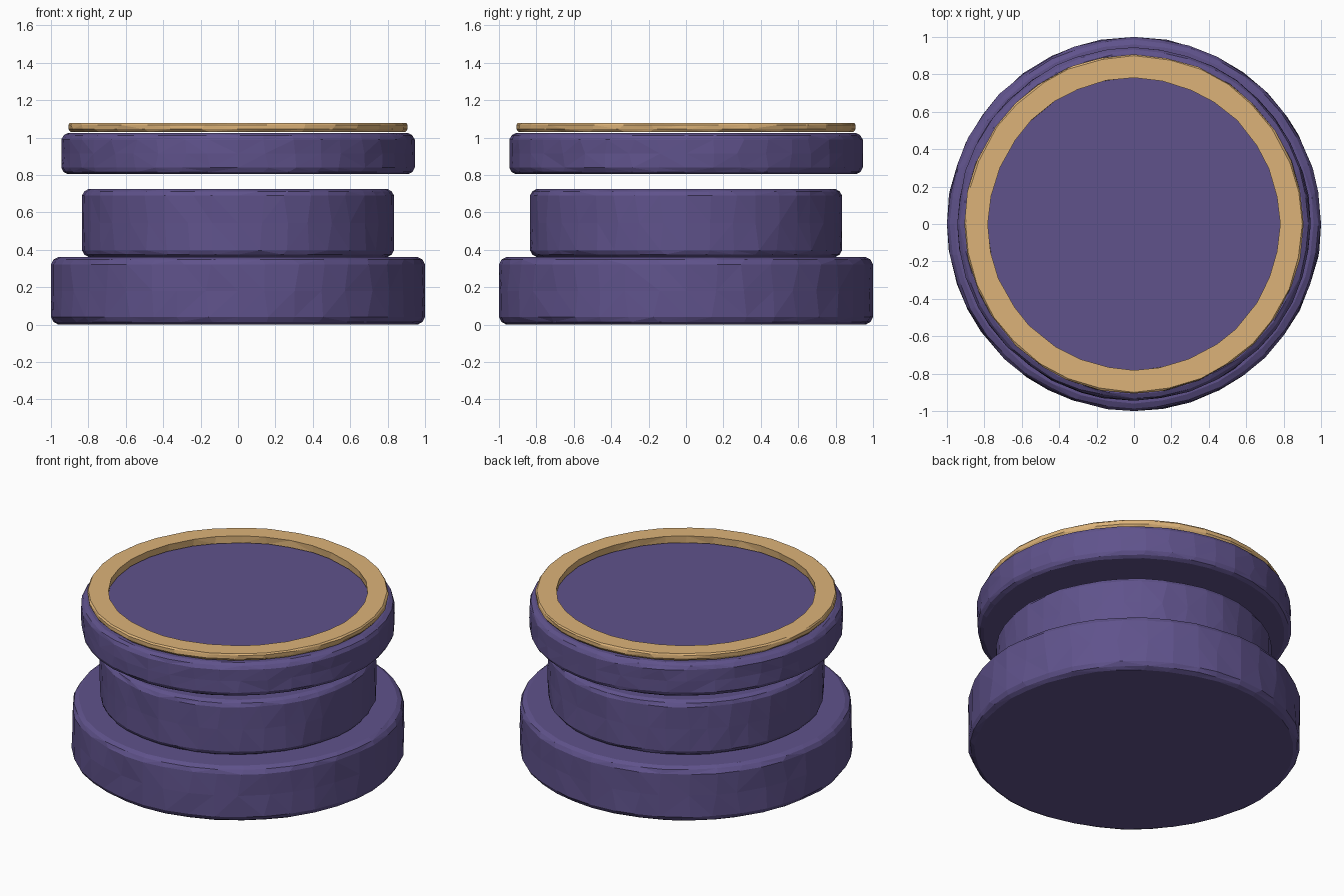
import bpy, bmesh, math, random

if "Cube" in bpy.data.objects:
    bpy.data.objects.remove(bpy.data.objects["Cube"])

random.seed(4)


def material(name, color):
    m = bpy.data.materials.new(name)
    m.diffuse_color = color
    m.use_nodes = True
    m.node_tree.nodes["Principled BSDF"].inputs["Base Color"].default_value = m.diffuse_color
    return m


purple = material("purple_stone", (0.115, 0.085, 0.26, 1))
gold = material("gold_trim", (0.72, 0.45, 0.19, 1))


def lathe(name, profile, mat, segments, chip, closed=False):
    """Spin a (radius, z) profile into a roughly chipped, flat-faced solid."""
    bm = bmesh.new()
    rows = []
    for r, z in profile:
        row = []
        for i in range(segments):
            a = 2 * math.pi * i / segments
            on_axis = i % (segments // 4) == 0
            rr = r if on_axis else r + random.uniform(-chip, chip * 0.2)
            if not on_axis:
                a += random.uniform(-0.15, 0.15) * 2 * math.pi / segments
            row.append(bm.verts.new((rr * math.cos(a), rr * math.sin(a), z)))
        rows.append(row)
    pairs = list(zip(rows, rows[1:]))
    if closed:
        pairs.append((rows[-1], rows[0]))
    for low, high in pairs:
        for i in range(segments):
            j = (i + 1) % segments
            bm.faces.new((low[i], low[j], high[j], high[i]))
    if not closed:
        bm.faces.new(rows[0][::-1])
        bm.faces.new(rows[-1])
    bmesh.ops.triangulate(bm, faces=[f for f in bm.faces if len(f.verts) == 4])
    bmesh.ops.recalc_face_normals(bm, faces=bm.faces)
    mesh = bpy.data.meshes.new(name)
    bm.to_mesh(mesh)
    bm.free()
    mesh.materials.append(mat)
    obj = bpy.data.objects.new(name, mesh)
    bpy.context.collection.objects.link(obj)
    return obj


def disc(name, radius, z0, z1, bevel):
    s = bevel * 0.35
    profile = [(radius - bevel, z0), (radius - s, z0 + s), (radius, z0 + bevel),
               (radius, (z0 + z1) / 2),
               (radius, z1 - bevel), (radius - s, z1 - s), (radius - bevel, z1)]
    return lathe(name, profile, purple, 40, 0.007)


# Stacked stone discs (the upper one hovers above the drum)
disc("base_disc", 1.0, 0.0, 0.362, 0.04)
disc("middle_drum", 0.834, 0.362, 0.725, 0.035)
disc("upper_disc", 0.945, 0.804, 1.024, 0.035)

# Gold rim ring on top
lathe("top_ring", [(0.785, 1.03), (0.895, 1.03), (0.907, 1.045),
                   (0.907, 1.068), (0.90, 1.077), (0.782, 1.077)],
      gold, 32, 0.005, closed=True)
